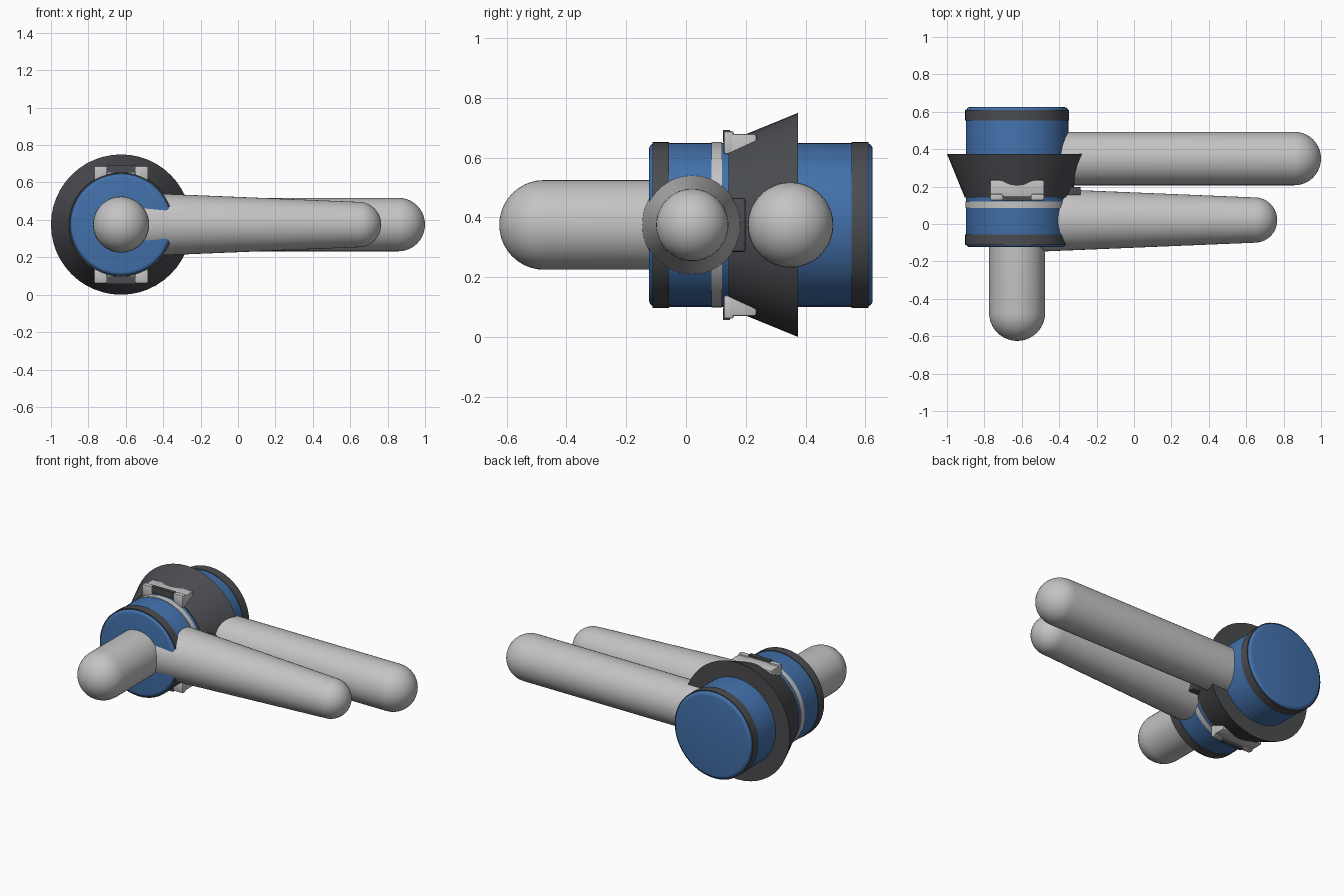
import bpy, bmesh, math
from mathutils import Matrix, Vector

cube = bpy.data.objects.get("Cube")
if cube:
    bpy.data.objects.remove(cube, do_unlink=True)

HUB_X, AXIS_Z = -0.625, 0.375
SEGMENTS = 48


def material(name, rgb):
    m = bpy.data.materials.new(name)
    m.use_nodes = True
    m.diffuse_color = (*rgb, 1)
    m.node_tree.nodes["Principled BSDF"].inputs["Base Color"].default_value = (*rgb, 1)
    return m


BLUE = material("blue", (0.055, 0.165, 0.41))
DARK = material("dark grey", (0.07, 0.072, 0.08))
LIGHT = material("light grey", (0.55, 0.55, 0.55))


def finish(bm, name, mat):
    bmesh.ops.remove_doubles(bm, verts=bm.verts, dist=1e-5)
    bmesh.ops.recalc_face_normals(bm, faces=bm.faces)
    mesh = bpy.data.meshes.new(name)
    bm.to_mesh(mesh)
    bm.free()
    mesh.materials.append(mat)
    obj = bpy.data.objects.new(name, mesh)
    bpy.context.collection.objects.link(obj)
    bpy.ops.object.select_all(action='DESELECT')
    obj.select_set(True)
    bpy.context.view_layer.objects.active = obj
    bpy.ops.object.shade_smooth_by_angle(angle=math.radians(25))
    return obj


def lathe(name, profile, mat, along='Y', offset=(HUB_X, 0, AXIS_Z)):
    """Spin (radius, position) points about an axis parallel to X or Y."""
    bm = bmesh.new()
    axis = Vector((1, 0, 0)) if along == 'X' else Vector((0, 1, 0))
    up = Vector((0, 0, 1))
    verts = [bm.verts.new(axis * p + up * r) for r, p in profile]
    edges = [bm.edges.new(pair) for pair in zip(verts, verts[1:])]
    bmesh.ops.spin(bm, geom=verts + edges, cent=(0, 0, 0), axis=axis,
                   angle=math.tau, steps=SEGMENTS, use_merge=True)
    bmesh.ops.translate(bm, verts=bm.verts, vec=offset)
    return finish(bm, name, mat)


def round_end(radius, centre, direction, steps=10):
    """Quarter circle from the full radius to the pole."""
    return [(radius * math.cos(a), centre + direction * radius * math.sin(a))
            for a in (i * math.pi / 2 / steps for i in range(steps + 1))]


def band(name, radius, start, end, mat):
    return lathe(name, [(0, start), (radius, start), (radius, end), (0, end)], mat)


def block(name, low, high, mat, bevel=0.0):
    bm = bmesh.new()
    low, high = Vector(low), Vector(high)
    size = high - low
    bmesh.ops.create_cube(bm, size=1, matrix=Matrix.Translation((low + high) / 2)
                          @ Matrix.Diagonal((*size, 1)))
    if bevel:
        bmesh.ops.bevel(bm, geom=bm.edges[:], offset=bevel, segments=2,
                        profile=0.5, affect='EDGES')
    return finish(bm, name, mat)


# Drum with rounded rims
rim = 0.022
front, back, drum_r = -0.124, 0.625, 0.274
corner = round_end(rim, 0, 1, 4)
back_rim = [(drum_r - rim + r, back - rim + p) for r, p in corner]
front_rim = [(drum_r - rim + r, front + rim - p) for r, p in reversed(corner)]
lathe("drum", [(0, front)] + front_rim + back_rim + [(0, back)], BLUE)

# Bands and flared collar around the drum
band("front_band", 0.278, -0.112, -0.057, DARK)
band("back_band", 0.278, 0.554, 0.61, DARK)
band("middle_ring", 0.277, 0.086, 0.12, LIGHT)
lathe("flared_collar", [(0, 0.143), (0.28, 0.143), (0.375, 0.375), (0, 0.375)], DARK)

# Front stub and the two side arms
lathe("front_stub", [(0, 0), (0.15, 0)] + round_end(0.15, -0.475, -1), LIGHT)
lathe("tapered_arm", [(0, -0.56), (0.171, -0.56)] + round_end(0.121, 0.645, 1),
      LIGHT, 'X', (0, 0.021, AXIS_Z))
lathe("straight_arm", [(0, -0.6), (0.143, -0.6)] + round_end(0.143, 0.857, 1),
      LIGHT, 'X', (0, 0.35, AXIS_Z))

# Clips above and below the drum
for side, sign in (("top", 1), ("bottom", -1)):
    def heights(a, b):
        return sorted((AXIS_Z + sign * a, AXIS_Z + sign * b))

    z0, z1 = heights(0.2, 0.305)
    block(side + "_clip", (HUB_X - 0.145, 0.143, z0), (HUB_X + 0.145, 0.236, z1),
          LIGHT, 0.008)
    for part, x in (("right", -0.11), ("left", 0.11)):
        z0, z1 = heights(0.236, 0.314)
        block(f"{side}_clip_{part}_end", (HUB_X + x - 0.035, 0.126, z0),
              (HUB_X + x + 0.035, 0.16, z1), LIGHT, 0.008)
    z0, z1 = heights(0.278, 0.318)
    block(side + "_clip_bar", (HUB_X - 0.077, 0.124, z0),
          (HUB_X + 0.077, 0.148, z1), DARK)

# Small latch beside the tapered arm
block("side_latch", (-0.37, 0.15, AXIS_Z - 0.09), (-0.285, 0.199, AXIS_Z + 0.09),
      DARK, 0.008)
